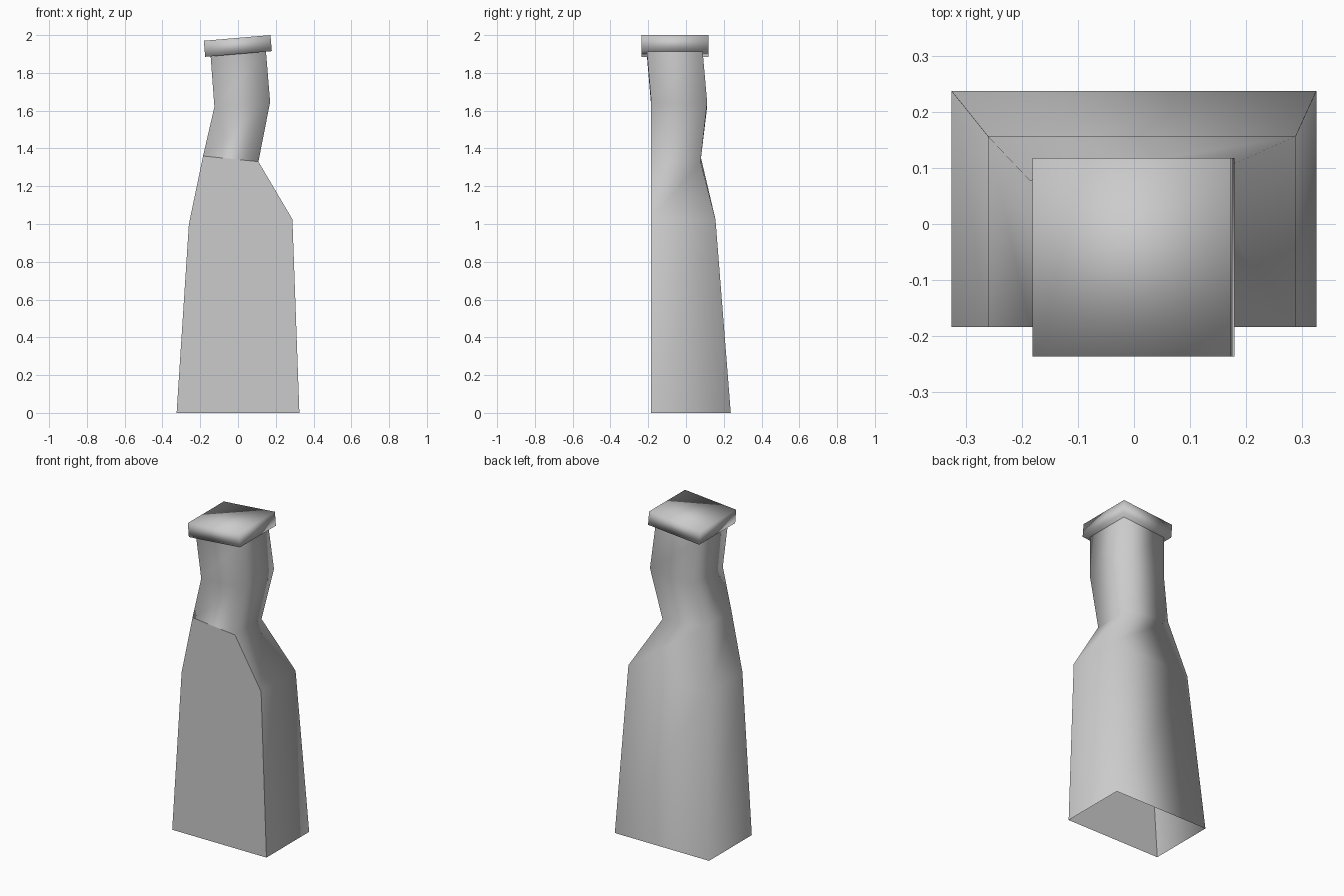
import bpy
import bmesh

cube = bpy.data.objects.get("Cube")
if cube:
    bpy.data.objects.remove(cube)

plaster = bpy.data.materials.new("grey plaster")
plaster.use_nodes = True
GREY = (0.6, 0.6, 0.6, 1)
plaster.diffuse_color = GREY
plaster.node_tree.nodes["Principled BSDF"].inputs["Base Color"].default_value = GREY


def loft(name, rings, closed, flat_front=0):
    """Join tilted rectangles (left x, z, right x, z, front y, back y).
    The lowest flat_front front panels stay flat with crisp borders."""
    bm = bmesh.new()
    loops = []
    for xa, za, xb, zb, front, back in rings:
        corners = [(xa, front, za), (xb, front, zb), (xb, back, zb), (xa, back, za)]
        loops.append([bm.verts.new(c) for c in corners])
    for level, (low, high) in enumerate(zip(loops, loops[1:])):
        for i in range(4):
            j = (i + 1) % 4
            face = bm.faces.new((low[i], low[j], high[j], high[i]))
            face.smooth = not (i == 0 and level < flat_front)
    if closed:
        for loop in (loops[0][::-1], loops[-1]):
            bm.faces.new(loop).smooth = True
    # Crease wherever a flat panel meets a smooth one
    for edge in bm.edges:
        edge.smooth = len({f.smooth for f in edge.link_faces}) < 2
    mesh = bpy.data.meshes.new(name)
    bm.to_mesh(mesh)
    bm.free()
    mesh.materials.append(plaster)
    bpy.context.collection.objects.link(bpy.data.objects.new(name, mesh))


# Crooked chimney stack: wide open base, shoulder, waist, bent neck
loft("chimney_stack", [
    (-0.325, 0, 0.325, 0, -0.184, 0.237),
    (-0.26, 1.0, 0.288, 1.025, -0.184, 0.156),
    (-0.185, 1.36, 0.108, 1.33, -0.184, 0.077),
    (-0.125, 1.62, 0.17, 1.645, -0.184, 0.112),
    (-0.145, 1.89, 0.148, 1.915, -0.207, 0.088),
], closed=False, flat_front=2)

# Tilted slab on top of the neck
loft("chimney_cap", [
    (-0.174, 1.885, 0.179, 1.915, -0.236, 0.118),
    (-0.181, 1.97, 0.172, 2.0, -0.236, 0.118),
], closed=True)
